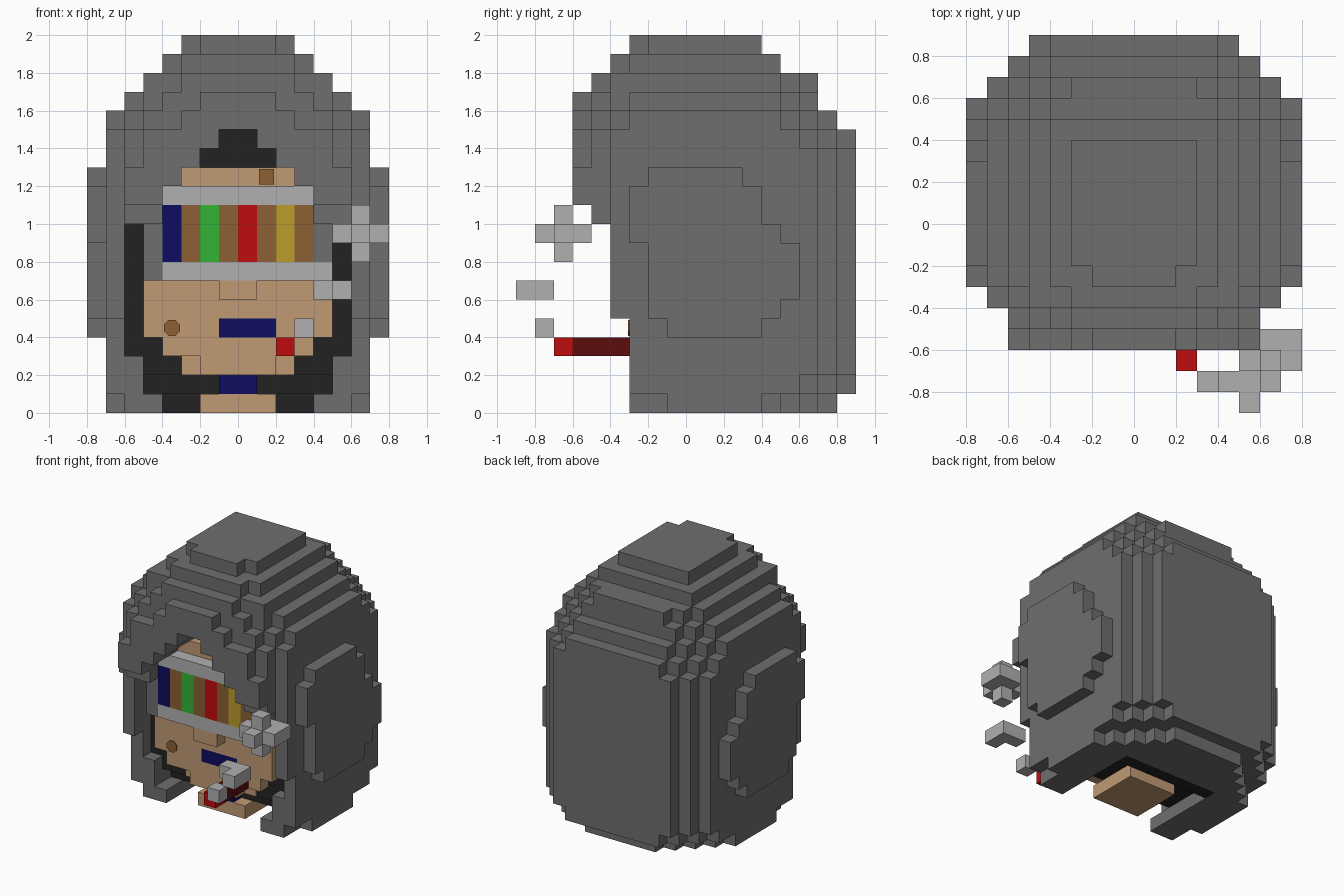
import bpy, bmesh, math
from mathutils import Vector

UNIT = 0.1  # edge of one cube

if "Cube" in bpy.data.objects:
    bpy.data.objects.remove(bpy.data.objects["Cube"], do_unlink=True)


def make_material(name, color):
    mat = bpy.data.materials.new(name)
    mat.use_nodes = True
    rgba = (*color, 1)
    mat.diffuse_color = rgba
    mat.node_tree.nodes["Principled BSDF"].inputs["Base Color"].default_value = rgba
    return mat


hood_gray = make_material("hood_gray", (.156, .156, .156))
skin = make_material("skin", (.527, .323, .174))
light_gray = make_material("light_gray", (.434, .434, .434))
brown = make_material("brown", (.262, .117, .034))
navy = make_material("navy", (.004, .004, .117))
green = make_material("green", (.034, .456, .034))
red = make_material("red", (.527, .004, .004))
gold = make_material("gold", (.503, .332, .025))
black = make_material("black", (.016, .016, .016))
dark_red = make_material("dark_red", (.107, .004, .004))


def box(x0, x1, y0, y1, z0, z1):
    """Cells filling a block, in cube units."""
    return {(x, y, z) for x in range(x0, x1) for y in range(y0, y1) for z in range(z0, z1)}


def wide(half, y0, y1, z0, z1):
    """Block centred on x = 0."""
    return box(-half, half, y0, y1, z0, z1)


def finish(name, bm, mat):
    mesh = bpy.data.meshes.new(name)
    bm.to_mesh(mesh)
    bm.free()
    mesh.materials.append(mat)
    obj = bpy.data.objects.new(name, mesh)
    bpy.context.collection.objects.link(obj)
    return obj


def build(name, cells, mat):
    """Skin a set of cells with only its outer faces, merged where flat."""
    bm = bmesh.new()
    corners = {}

    def vert(p):
        key = tuple(p)
        if key not in corners:
            corners[key] = bm.verts.new(Vector(key) * UNIT)
        return corners[key]

    for cell in sorted(cells):
        for axis in range(3):
            for side in (0, 1):
                near = list(cell)
                near[axis] += 2 * side - 1
                if tuple(near) in cells:
                    continue
                u, v = (axis + 1) % 3, (axis + 2) % 3
                ring = []
                for du, dv in ((0, 0), (1, 0), (1, 1), (0, 1)):
                    p = list(cell)
                    p[axis] += side
                    p[u] += du
                    p[v] += dv
                    ring.append(vert(p))
                bm.faces.new(ring if side else ring[::-1])
    bmesh.ops.dissolve_limit(bm, angle_limit=math.radians(1), verts=bm.verts, edges=bm.edges)
    return finish(name, bm, mat)


def plate(name, x, y, z, radius, sides, mat, turn):
    """Thin painted mark facing the front."""
    bm = bmesh.new()
    bmesh.ops.create_cone(bm, cap_ends=True, segments=sides, radius1=radius, radius2=radius, depth=.008)
    obj = finish(name, bm, mat)
    obj.location = (x, y, z)
    obj.rotation_euler = (math.pi / 2, turn, 0)


# Hood layers: first, last, half width, back, corner limit, front edge by half width
LAYERS = [
    (0, 0, 7, 8, 11, {6: -3, 7: -1}),
    (1, 1, 7, 9, 13, {7: -3}),
    (2, 4, 7, 9, 14, {7: -3}),
    (5, 9, 7, 9, 14, {7: -4}),
    (10, 10, 7, 9, 14, {6: -5, 7: -4}),
    (11, 12, 7, 9, 14, {6: -6, 7: -4}),
    (13, 13, 7, 9, 14, {5: -6, 6: -5, 7: -4}),
    (14, 14, 7, 9, 13, {5: -6, 6: -5, 7: -4}),
    (15, 15, 7, 8, 12, {3: -6, 5: -5, 6: -4, 7: -3}),
    (16, 16, 6, 7, 11, {2: -6, 4: -5, 5: -4, 6: -3}),
    (17, 17, 5, 7, 10, {3: -5, 5: -4}),
    (18, 18, 4, 5, 9, {3: -4, 4: -3}),
    (19, 19, 3, 4, 7, {2: -3, 3: -2}),
]
hood = set()
for first, last, width, back, limit, fronts in LAYERS:
    for i in range(1, width + 1):
        front = next(y for reach, y in fronts.items() if i <= reach)
        end = min(back, limit - i)
        hood |= box(i - 1, i, front, end, first, last + 1)
        hood |= box(-i, 1 - i, front, end, first, last + 1)

# Round bulges on both sides of the hood
BULGE = [(-1, 4), (-2, 5), (-2, 6), (-2, 6), (-2, 6), (-3, 5), (-3, 4), (-3, 4), (-2, 3)]
for z, (y0, y1) in enumerate(BULGE, 4):
    hood |= box(7, 8, y0, y1, z, z + 1) | box(-8, -7, y0, y1, z, z + 1)

# Face opening and its dark lining
OPENING = [4, 5, 5, 6, 6, 6, 6, 6, 6, 6, 4, 4, 3, 2, 1]
lining = set()
for z, half in enumerate(OPENING):
    depth = -1 if z < 2 else -2
    hood -= wide(half, -9, depth, z, z + 1)
    if z:
        lining |= wide(half, depth, 0, z, z + 1)
hood -= wide(4, -9, 4, 0, 1)
lining |= wide(4, -1, 4, 1, 2) | wide(4, 3, 4, 0, 1)
hood -= lining
# Strips of hood beside the goggles
hood |= box(-5, -4, -4, -2, 7, 10) | box(4, 5, -4, -2, 8, 10)
build("hood", hood, hood_gray)
build("lining", lining, black)

# Head
mouth = box(-1, 2, -3, -2, 4, 5)
face = wide(5, -3, -2, 4, 7) | wide(4, -3, -2, 3, 4) | wide(2, -3, -2, 2, 3)
face |= wide(3, -2, -1, 2, 3) | wide(4, -3, -2, 7, 12) | wide(3, -3, -2, 12, 13)
face |= box(-3, -2, -2, -1, 2, 3)
face |= wide(1, -4, -3, 6, 7)  # nose
# Lower jaw corners sit one step back, in front of the lining
face |= box(-3, -2, -3, -2, 2, 3) - box(-3, -2, -3, -2, 2, 3)
jaw = box(-3, -2, -2, -1, 2, 3) | box(2, 3, -2, -1, 2, 3)
for obj_cells in (jaw,):
    face |= {(x, y, z) for x, y, z in obj_cells}
build("face", face - mouth, skin)
build("mouth", mouth, navy)
build("neck", wide(2, -2, 2, 0, 1), skin)
build("collar", wide(1, -2, -1, 1, 2), navy)
for side, x in (("left", .25), ("right", -.25)):
    plate(side + "_jaw_patch", x, -.204, .25, .05 * math.sqrt(2), 4, skin, math.pi / 4)
plate("cheek_mark", -.35, -.304, .45, .046, 8, brown, math.pi / 8)
plate("brow_mark", .15, -.304, 1.25, .04 * math.sqrt(2), 4, brown, math.pi / 4)

# Goggles: two bars and a row of coloured stripes
build("goggle_top_bar", wide(4, -4, -3, 11, 12), light_gray)
build("goggle_bottom_bar", box(-4, 5, -4, -2, 7, 8), light_gray)
for n, mat in enumerate((navy, brown, green, brown, red, brown, gold, brown)):
    build("goggle_stripe_%d" % (n + 1), box(n - 4, n - 3, -4, -3, 8, 11), mat)

# Cigarette with glowing tip
build("cigarette", box(2, 3, -6, -3, 3, 4), dark_red)
build("cigarette_tip", box(2, 3, -7, -6, 3, 4), red)

# Smoke puffs
build("smoke_low", box(3, 4, -8, -7, 4, 5), light_gray)
build("smoke_middle", box(4, 6, -8, -7, 6, 7) | box(5, 6, -9, -8, 6, 7), light_gray)
puff = box(5, 8, -7, -6, 9, 10) | box(6, 7, -8, -5, 9, 10)
puff |= box(6, 7, -7, -6, 8, 11) | box(7, 8, -6, -5, 9, 10)
build("smoke_high", puff, light_gray)
